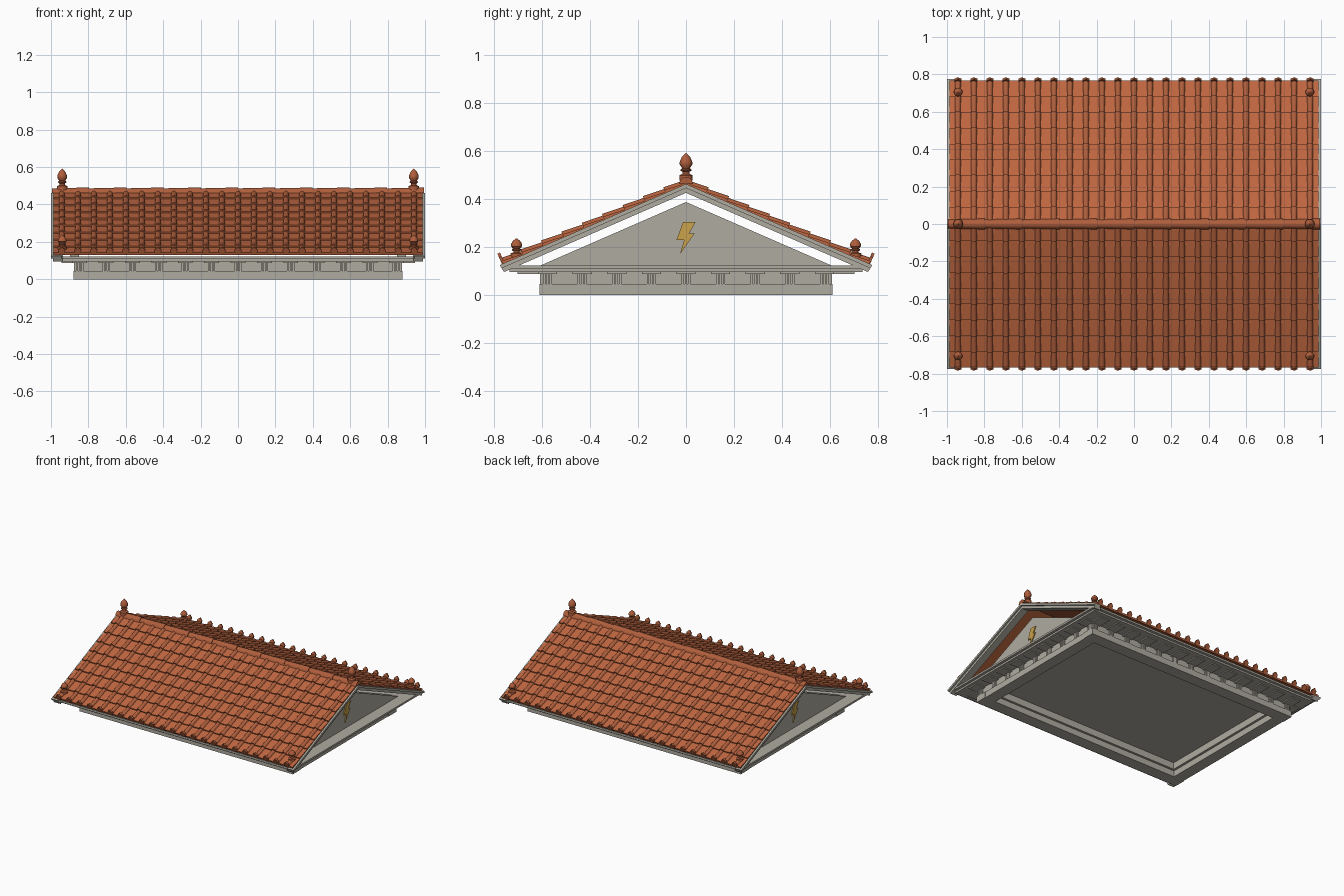
import bpy, bmesh
from math import sin, cos, pi, atan
from mathutils import Vector

cube = bpy.data.objects.get("Cube")
if cube:
    bpy.data.objects.remove(cube)

SLOPE = 0.435
ANGLE = atan(SLOPE)
APEX = 0.462           # height of the tile bed at the ridge
ROWS, RIBS = 9, 23
LENGTH = 0.832         # tile bed length down the slope
PITCH = 0.0856         # spacing of cover tiles


def material(name, color):
    m = bpy.data.materials.new(name)
    m.use_nodes = True
    m.diffuse_color = (*color, 1)
    bsdf = m.node_tree.nodes["Principled BSDF"]
    bsdf.inputs["Base Color"].default_value = (*color, 1)
    bsdf.inputs["Roughness"].default_value = 0.8
    return m


stone = material("pale stone", (0.43, 0.41, 0.35))
pan_clay = material("terracotta", (0.52, 0.135, 0.052))
rib_clay = material("dark terracotta", (0.43, 0.112, 0.045))
gold = material("gold", (0.6, 0.36, 0.07))


def finish(name, bm, mat, smooth=False):
    bmesh.ops.recalc_face_normals(bm, faces=bm.faces)
    me = bpy.data.meshes.new(name)
    bm.to_mesh(me)
    bm.free()
    me.materials.append(mat)
    ob = bpy.data.objects.new(name, me)
    bpy.context.collection.objects.link(ob)
    if smooth:
        bpy.ops.object.select_all(action='DESELECT')
        ob.select_set(True)
        bpy.context.view_layer.objects.active = ob
        bpy.ops.object.shade_smooth_by_angle(angle=0.7)
    return ob


def loft(bm, rings):
    """Skin a list of closed rings and cap both ends."""
    vs = [[bm.verts.new(p) for p in r] for r in rings]
    n = len(vs[0])
    for a, b in zip(vs, vs[1:]):
        for i in range(n):
            j = (i + 1) % n
            bm.faces.new((a[i], a[j], b[j], b[i]))
    bm.faces.new(vs[0][::-1])
    bm.faces.new(vs[-1])


def box(bm, x0, x1, y0, y1, z0, z1):
    ring = [(x0, y0), (x1, y0), (x1, y1), (x0, y1)]
    loft(bm, [[(x, y, z) for x, y in ring] for z in (z0, z1)])


def prism(bm, profile, x0, x1):
    """Extrude a (y, z) profile along x."""
    loft(bm, [[(x, y, z) for y, z in profile] for x in (x0, x1)])


def on_slope(side, x, d, h):
    """Point at distance d down one roof slope, h above the tile bed."""
    y = d * cos(ANGLE) + h * sin(ANGLE)
    return (x, side * y, APEX - d * sin(ANGLE) + h * cos(ANGLE))


def half_ring(r, steps=6):
    return [(r * cos(pi * i / steps), r * sin(pi * i / steps)) for i in range(steps + 1)]


# Entablature: architrave beams, hollow frieze and stepped cornice
def frame(bm, x, y, w, z0, z1, inset=0.0):
    for s in (-1, 1):
        box(bm, -x, x, *sorted((s * y, s * (y - w))), z0, z1)
        box(bm, *sorted((s * (x - inset), s * (x - w))), w - y, y - w, z0, z1)


bm = bmesh.new()
frame(bm, 0.88, 0.61, 0.09, 0, 0.045, 0.004)
finish("architrave", bm, stone)

bm = bmesh.new()
frame(bm, 0.868, 0.598, 0.095, 0.045, 0.095)
finish("frieze", bm, stone)

bm = bmesh.new()
box(bm, -0.965, 0.965, -0.735, 0.735, 0.095, 0.108)
box(bm, -0.985, 0.985, -0.755, 0.755, 0.108, 0.122)
finish("cornice", bm, stone)

# Triglyphs (three bars each) and the mutule blocks above them
tri, mut = bmesh.new(), bmesh.new()
for s in (-1, 1):
    for i in range(13):
        x = (i - 6) * 0.141
        for k in (-1, 0, 1):
            c = x + k * 0.014
            box(tri, c - 0.005, c + 0.005, *sorted((s * 0.597, s * 0.608)), 0.045, 0.088)
        box(mut, x - 0.04, x + 0.04, *sorted((s * 0.597, s * 0.7)), 0.087, 0.096)
    for i in range(9):
        y = (i - 4) * 0.144
        for k in (-1, 0, 1):
            c = y + k * 0.014
            box(tri, *sorted((s * 0.867, s * 0.878)), c - 0.005, c + 0.005, 0.045, 0.088)
        box(mut, *sorted((s * 0.867, s * 0.945)), y - 0.04, y + 0.04, 0.087, 0.096)
finish("triglyphs", tri, stone)
finish("mutules", mut, stone)


# Raking cornices: two stacked chevron bands on each gable
def chevron(top, bottom, y_top, y_bottom):
    return [(-y_top, top - SLOPE * y_top), (0, top), (y_top, top - SLOPE * y_top),
            (y_bottom, bottom - SLOPE * y_bottom), (0, bottom),
            (-y_bottom, bottom - SLOPE * y_bottom)]


bolt_shape = [(-.012, .304), (.04, .304), (.012, .255), (.035, .255),
              (-.025, .17), (-.008, .228), (-.04, .228)]
for s, side in ((1, "left"), (-1, "right")):
    bm = bmesh.new()
    prism(bm, chevron(APEX, 0.445, 0.775, 0.767), s * 0.945, s * 1.0)
    prism(bm, chevron(0.445, 0.425, 0.767, 0.757), s * 0.935, s * 0.988)
    finish(side + "_raking_cornice", bm, stone)
    # Recessed gable wall with its emblem plate
    bm = bmesh.new()
    prism(bm, [(-0.61, 0.121), (0.61, 0.121), (0, 0.387)], s * 0.85, s * 0.897)
    finish(side + "_gable_wall", bm, stone)
    bm = bmesh.new()
    prism(bm, [(s * y, z) for y, z in bolt_shape], s * 0.896, s * 0.904)
    finish(side + "_bolt_emblem", bm, gold)

# Roof tiles: stepped pan rows, tapered cover tiles and eave antefixes
row = LENGTH / ROWS
for s, side in ((-1, "front"), (1, "back")):
    pans, covers, antefixes = bmesh.new(), bmesh.new(), bmesh.new()
    for r in range(ROWS):
        d0, d1 = r * row, (r + 1) * row
        wedge = [(d0, 0), (d1, 0), (d1, 0.013), (d0, 0.004)]
        loft(pans, [[on_slope(s, x, d, h) for d, h in wedge] for x in (-0.987, 0.987)])
        for k in range(RIBS):
            x = (k - RIBS // 2) * PITCH
            loft(covers, [[on_slope(s, x + u, d, h + v) for u, v in half_ring(rad)]
                          for d, h, rad in ((d0, 0.003, 0.014), (d1, 0.007, 0.018))])
    for k in range(RIBS):
        x = (k - RIBS // 2) * PITCH
        leaf = [(-0.016, 0), (0.016, 0), (0.018, 0.03), (0, 0.047), (-0.018, 0.03)]
        loft(antefixes, [[on_slope(s, x + u, d, h) for u, h in leaf]
                         for d in (0.823, 0.835)])
    finish(side + "_pan_tiles", pans, pan_clay)
    finish(side + "_cover_tiles", covers, rib_clay, True)
    finish(side + "_antefixes", antefixes, rib_clay)

# Ridge tiles
bm = bmesh.new()
SEGMENTS = 10
for i in range(SEGMENTS):
    x0 = -0.995 + i * 1.99 / SEGMENTS
    loft(bm, [[(x, u, APEX + v) for u, v in half_ring(rad)]
              for x, rad in ((x0, 0.024), (x0 + 1.99 / SEGMENTS, 0.029))])
finish("ridge_tiles", bm, rib_clay, True)

# Turned finials on the ridge ends and the eave corners
BUD = [(0.028, 0), (0.028, 0.022), (0.015, 0.028), (0.014, 0.036), (0.022, 0.041),
       (0.022, 0.047), (0.016, 0.051), (0.026, 0.066), (0.026, 0.078),
       (0.018, 0.097), (0.002, 0.115)]


def finial(name, x, y, z, width, height):
    bm = bmesh.new()
    loft(bm, [[(x + width * r * cos(2 * pi * i / 12), y + width * r * sin(2 * pi * i / 12),
                z + height * h) for i in range(12)] for r, h in BUD])
    finish(name, bm, rib_clay, True)


for sx, a in ((1, "left"), (-1, "right")):
    x = sx * 0.94
    finial(a + "_ridge_finial", x, 0, 0.476, 1, 1)
    for sy, b in ((-1, "front"), (1, "back")):
        finial(f"{b}_{a}_corner_finial", x, sy * 0.705, 0.158, 0.9, 0.68)
